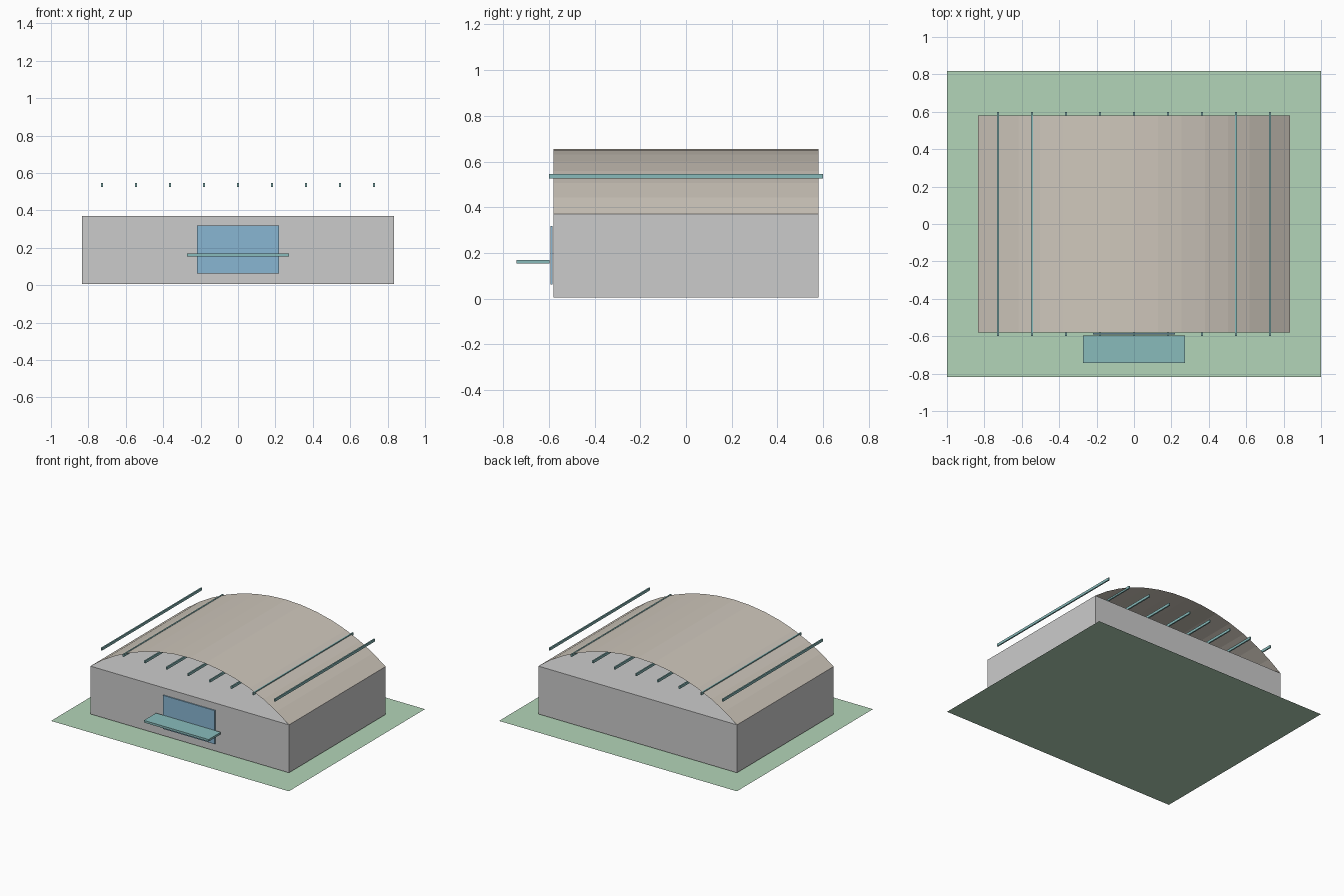
import bpy, bmesh, math

if "Cube" in bpy.data.objects:
    bpy.data.objects.remove(bpy.data.objects["Cube"])


def material(name, rgb):
    m = bpy.data.materials.new(name)
    m.diffuse_color = (*rgb, 1)
    m.use_nodes = True
    m.node_tree.nodes["Principled BSDF"].inputs["Base Color"].default_value = m.diffuse_color
    return m


def finish(name, bm, mat=None):
    me = bpy.data.meshes.new(name)
    bm.to_mesh(me)
    bm.free()
    ob = bpy.data.objects.new(name, me)
    bpy.context.collection.objects.link(ob)
    if mat:
        me.materials.append(mat)
    return ob


def box(name, x, y, z, mat=None):
    bm = bmesh.new()
    bmesh.ops.create_cube(bm, size=1)
    for v in bm.verts:
        v.co = [(r[0] + r[1]) / 2 + c * (r[1] - r[0]) for r, c in zip((x, y, z), v.co)]
    return finish(name, bm, mat)


green = material("grass", (0.45, 0.66, 0.48))
tan = material("roof_tan", (0.62, 0.57, 0.50))
teal = material("teal", (0.25, 0.50, 0.50))
blue = material("glass_blue", (0.25, 0.47, 0.65))

# flat lawn
bm = bmesh.new()
bm.faces.new([bm.verts.new((x, y, 0)) for x, y in
              ((-1, -0.817), (1, -0.817), (1, 0.817), (-1, 0.817))])
finish("lawn", bm, green)

# hall walls
W, D, EAVE, RISE = 0.835, 0.58, 0.37, 0.285
box("hall_walls", (-W, W), (-D, D), (0.006, EAVE))

# thin arched roof sheet, open at both gables
R = (W * W + RISE * RISE) / (2 * RISE)
half = math.asin(W / R)
N = 14
bm = bmesh.new()
rows = []
for i in range(N + 1):
    a = -half + 2 * half * i / N
    x, z = R * math.sin(a), EAVE + RISE - R + R * math.cos(a)
    rows.append([bm.verts.new((x, y, z)) for y in (-D, D)])
for p, q in zip(rows, rows[1:]):
    bm.faces.new((p[0], q[0], q[1], p[1]))
finish("arched_roof", bm, tan)

# level roof rails
for i in range(-4, 5):
    x = i * 0.1818
    box(f"roof_rail_{i + 5}", (x - 0.005, x + 0.005), (-0.6, 0.6), (0.526, 0.545), teal)

# entrance and canopy
box("entrance_glass", (-0.218, 0.218), (-0.592, -0.584), (0.063, 0.318), blue)
box("entrance_canopy", (-0.272, 0.272), (-0.742, -0.596), (0.154, 0.17), teal)
